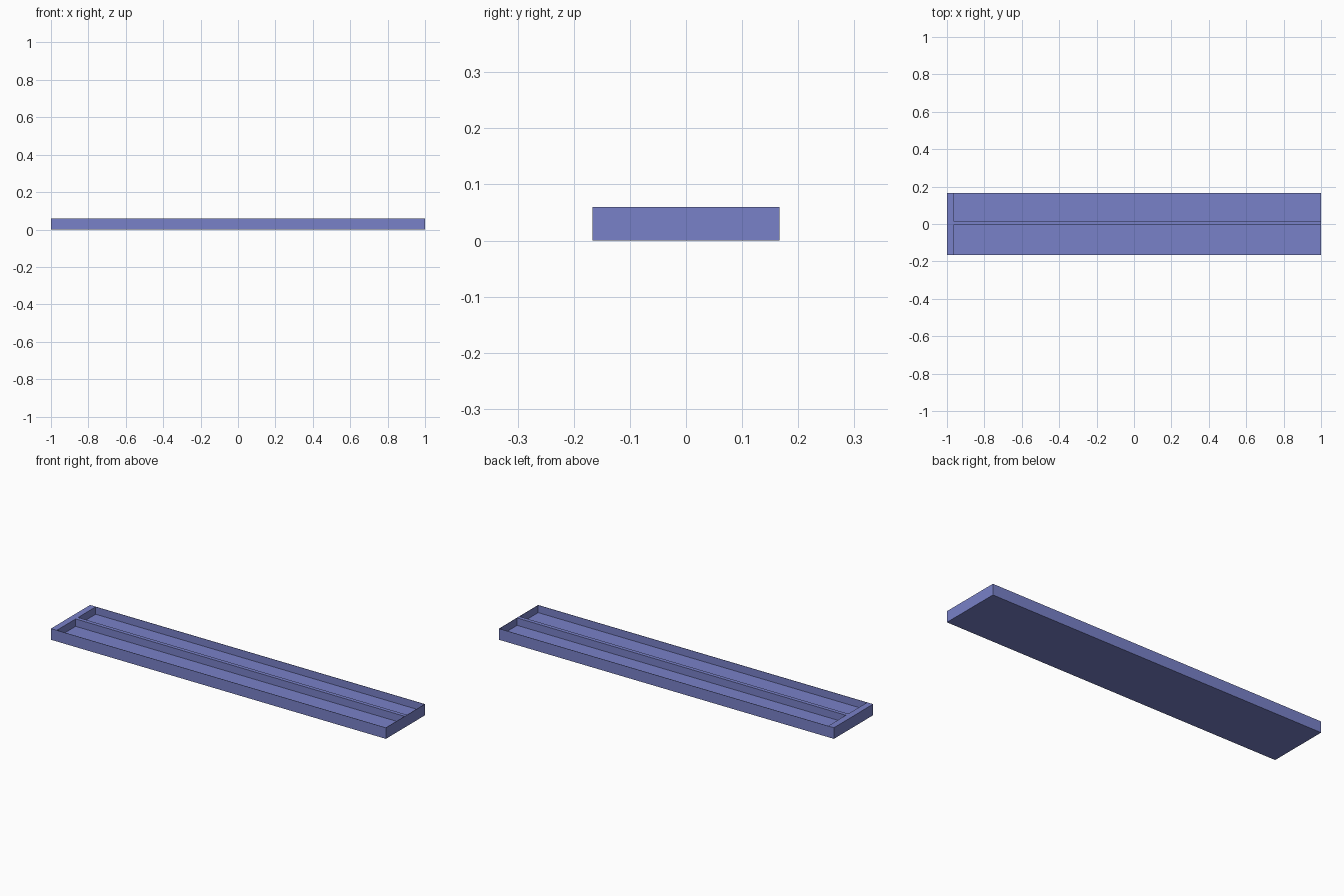
import bpy

if "Cube" in bpy.data.objects:
    bpy.data.objects.remove(bpy.data.objects["Cube"])

L, W, H = 2.0, 0.334, 0.06   # outer size
FLOOR, WALL = 0.02, 0.002    # floor thickness, thin rim


def box(name, x0, x1, y0, y1, z0, z1):
    bpy.ops.mesh.primitive_cube_add(size=1, location=((x0 + x1) / 2, (y0 + y1) / 2, (z0 + z1) / 2))
    ob = bpy.context.object
    ob.name = name
    ob.scale = (x1 - x0, y1 - y0, z1 - z0)
    bpy.ops.object.transform_apply(location=False, rotation=False, scale=True)
    return ob


# Solid tray body
tray = box("tray", -L / 2, L / 2, -W / 2, W / 2, 0, H)

# Two long pockets leave a wide end bar, a central divider and thin walls
for label, y0, y1 in (("front", -W / 2 + WALL, -0.006), ("back", 0.015, W / 2 - WALL)):
    cutter = box(label + "_pocket_cutter", -0.965, L / 2 - WALL, y0, y1, FLOOR, H + 0.05)
    cutter.hide_render = True
    cutter.display_type = 'WIRE'
    mod = tray.modifiers.new(label + "_pocket", 'BOOLEAN')
    mod.operation = 'DIFFERENCE'
    mod.solver = 'EXACT'
    mod.object = cutter

# Apply the cuts and drop the cutters
bpy.context.view_layer.objects.active = tray
for mod in list(tray.modifiers):
    cutter = mod.object
    bpy.ops.object.modifier_apply(modifier=mod.name)
    bpy.data.objects.remove(cutter)

mat = bpy.data.materials.new("blue_paint")
mat.diffuse_color = (0.19, 0.22, 0.58, 1)
mat.use_nodes = True
mat.node_tree.nodes["Principled BSDF"].inputs["Base Color"].default_value = mat.diffuse_color
tray.data.materials.append(mat)
